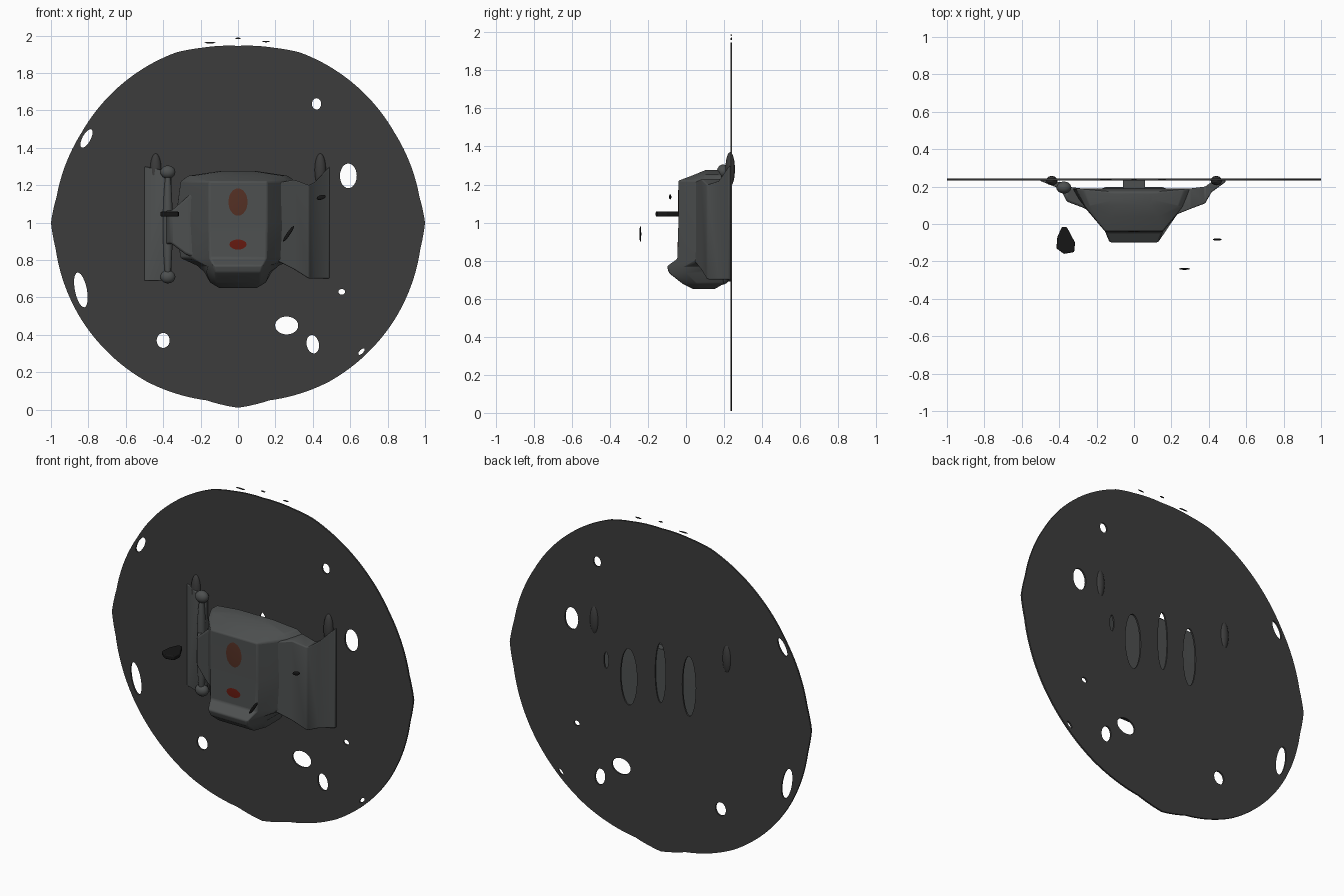
import bpy, bmesh, math
from mathutils import Vector

if "Cube" in bpy.data.objects:
    bpy.data.objects.remove(bpy.data.objects["Cube"])


def material(name, rgb):
    m = bpy.data.materials.new(name)
    m.diffuse_color = (*rgb, 1)
    m.use_nodes = True
    m.node_tree.nodes["Principled BSDF"].inputs["Base Color"].default_value = m.diffuse_color
    return m


DARK = material("dark_plate", (0.045, 0.045, 0.045))
GREY = material("body_grey", (0.075, 0.08, 0.08))
BLACK = material("black", (0.008, 0.008, 0.008))
RED = material("red_spot", (0.13, 0.01, 0.005))
BROWN = material("brown_spot", (0.09, 0.03, 0.018))


def loft(name, rings, mat, bevel=0.0):
    """Skin closed rings of equal length and cap both ends."""
    bm = bmesh.new()
    rows = [[bm.verts.new(p) for p in r] for r in rings]
    n = len(rows[0])
    for a, b in zip(rows, rows[1:]):
        for i in range(n):
            j = (i + 1) % n
            bm.faces.new((a[i], a[j], b[j], b[i]))
    bm.faces.new(rows[0])
    bm.faces.new(rows[-1])
    bmesh.ops.recalc_face_normals(bm, faces=bm.faces)
    me = bpy.data.meshes.new(name)
    bm.to_mesh(me)
    bm.free()
    ob = bpy.data.objects.new(name, me)
    bpy.context.collection.objects.link(ob)
    me.materials.append(mat)
    if bevel:
        m = ob.modifiers.new("soft_edges", 'BEVEL')
        m.width, m.segments = bevel, 3
    smooth(ob)
    return ob


def smooth(ob):
    bpy.ops.object.select_all(action='DESELECT')
    ob.select_set(True)
    bpy.context.view_layer.objects.active = ob
    bpy.ops.object.shade_smooth_by_angle(angle=math.radians(40))


def ellipsoid(name, loc, size, mat, tilt=0.0):
    bpy.ops.mesh.primitive_uv_sphere_add(segments=20, ring_count=12, location=loc)
    ob = bpy.context.object
    ob.name = name
    ob.scale = size
    ob.rotation_euler = (0, tilt, 0)
    ob.data.materials.append(mat)
    smooth(ob)


# Round back plate: uneven circular outline with holes, drawn as a filled curve
RADII = [(-90, .99), (-80, .965), (-60, .98), (-30, .985), (-8, .985), (0, 1.0), (8, .98),
         (30, .965), (70, .968), (78, .955), (90, .945)]


def radius(deg):
    for (a, ra), (b, rb) in zip(RADII, RADII[1:]):
        if a <= deg <= b:
            return ra + (rb - ra) * (deg - a) / (b - a)


outline = []
for k in range(180):
    a = math.radians(2 * k)
    r = radius(math.degrees(math.asin(max(-1, min(1, math.sin(a))))))
    outline.append((r * math.cos(a), 1 + r * math.sin(a)))

HOLES = [  # x, z, half width, half height, tilt
    (-.81, 1.45, .022, .055, -.5), (.42, 1.635, .025, .03, 0), (.59, 1.25, .045, .066, 0),
    (-.84, .64, .032, .095, .2), (-.40, .37, .035, .04, 0), (.26, .45, .062, .048, 0),
    (.40, .35, .033, .05, .2), (.555, .63, .018, .015, 0), (.66, .31, .022, .01, .8),
    # slots behind the body
    (.21, 1.0, .055, .17, 0), (0, 1.08, .035, .18, 0), (-.19, 1.05, .045, .18, 0),
    (.36, 1.06, .015, .05, 0)]


def ellipse(x, z, w, h, t):
    pts = []
    for k in range(24):
        a = math.tau * k / 24
        u, v = w * math.cos(a), h * math.sin(a)
        pts.append((x + u * math.cos(t) - v * math.sin(t), z + u * math.sin(t) + v * math.cos(t)))
    return pts


cu = bpy.data.curves.new("back_plate", 'CURVE')
cu.dimensions, cu.fill_mode, cu.extrude = '2D', 'BOTH', 0.005
for pts in [outline] + [ellipse(*h) for h in HOLES]:
    s = cu.splines.new('POLY')
    s.points.add(len(pts) - 1)
    for p, (x, z) in zip(s.points, pts):
        p.co = (x, z, 0, 1)
    s.use_cyclic_u = True
cu.materials.append(DARK)
plate = bpy.data.objects.new("back_plate", cu)
plate.location.y = 0.238
plate.rotation_euler.x = math.pi / 2
bpy.context.collection.objects.link(plate)
bpy.ops.object.select_all(action='DESELECT')
plate.select_set(True)
bpy.context.view_layer.objects.active = plate
bpy.ops.object.convert(target='MESH')

# Loose slivers along the top rim
for x, z, w in [(0, 1.985, .015), (.15, 1.968, .02), (-.15, 1.962, .03)]:
    ellipsoid("rim_sliver", (x, .238, z), (w, .004, .004), DARK)

# Central body: horizontal sections (z, then y and half width at front, middle, back)
SECTIONS = [
    (.65, .04, .08, .08, .10, .15, .10),
    (.68, -.02, .12, .06, .15, .20, .15),
    (.735, -.09, .12, 0, .17, .19, .18),
    (.77, -.10, .13, 0, .17, .19, .22),
    (.81, -.045, .15, .08, .25, .19, .31),
    (1.0, -.04, .155, .09, .265, .19, .34),
    (1.22, -.04, .155, .09, .26, .19, .31),
    (1.25, .04, .13, .10, .24, .185, .27),
    (1.275, .10, .08, .13, .10, .17, .10)]
loft("central_body", [[(-wf, yf, z), (wf, yf, z), (wm, ym, z), (wb, yb, z),
                       (-wb, yb, z), (-wm, ym, z)]
                      for z, yf, wf, ym, wm, yb, wb in SECTIONS], GREY, .008)


# Side wings and flanges: box sections along x (x, y0, y1, z0, z1)
def wing(name, secs, bevel):
    loft(name, [[(x, a, c), (x, b, c), (x, b, d), (x, a, d)] for x, a, b, c, d in secs],
         GREY, bevel)


wing("right_wing", [(.2, .04, .19, .80, 1.21), (.3, .08, .19, .75, 1.23),
                    (.38, .11, .20, .70, 1.20), (.415, .17, .225, .70, 1.22),
                    (.49, .225, .238, .70, 1.30)], .012)
wing("left_wing", [(-.2, .05, .19, .80, 1.20), (-.28, .09, .19, .83, 1.13),
                   (-.36, .12, .20, .89, 1.06), (-.385, .17, .215, .88, 1.07)], .012)
wing("left_flange", [(-.355, .20, .225, .69, 1.27), (-.40, .19, .225, .69, 1.28),
                     (-.50, .23, .238, .69, 1.30)], .006)

# Left strut with knobbed ends, and small fins on the plate above the arms
ellipsoid("left_strut", (-.375, .19, .98), (.026, .026, .31), GREY)
for z in (.71, 1.27):
    ellipsoid("strut_knob", (-.375, .195, z), (.04, .032, .035), GREY)
for x in (-.44, .44):
    ellipsoid("plate_fin", (x, .232, 1.28), (.03, .025, .09), DARK)

# Centre rib joining the body to the plate
wing("centre_rib", [(-.06, .18, .236, .75, 1.22), (.06, .18, .236, .75, 1.22)], 0)

# Colour spots on the front panel
ellipsoid("lower_spot", (0, -.04, .87), (.08, .004, .05), RED)
ellipsoid("upper_spot", (0, -.038, 1.11), (.06, .004, .085), BROWN)

# Floating blade on the left
BLADE = [(-.385, -.015), (-.36, -.015), (-.315, -.10), (-.32, -.15), (-.375, -.16), (-.415, -.13),
         (-.41, -.07)]
loft("floating_blade", [[(x, y, z) for x, y in BLADE] for z in (1.032, 1.058)], BLACK, .006)

# Small floating chips on the right
ellipsoid("upper_chip", (.445, -.083, 1.135), (.025, .006, .012), BLACK, -.3)
ellipsoid("lower_chip", (.27, -.24, .94), (.009, .005, .05), BLACK, .6)
